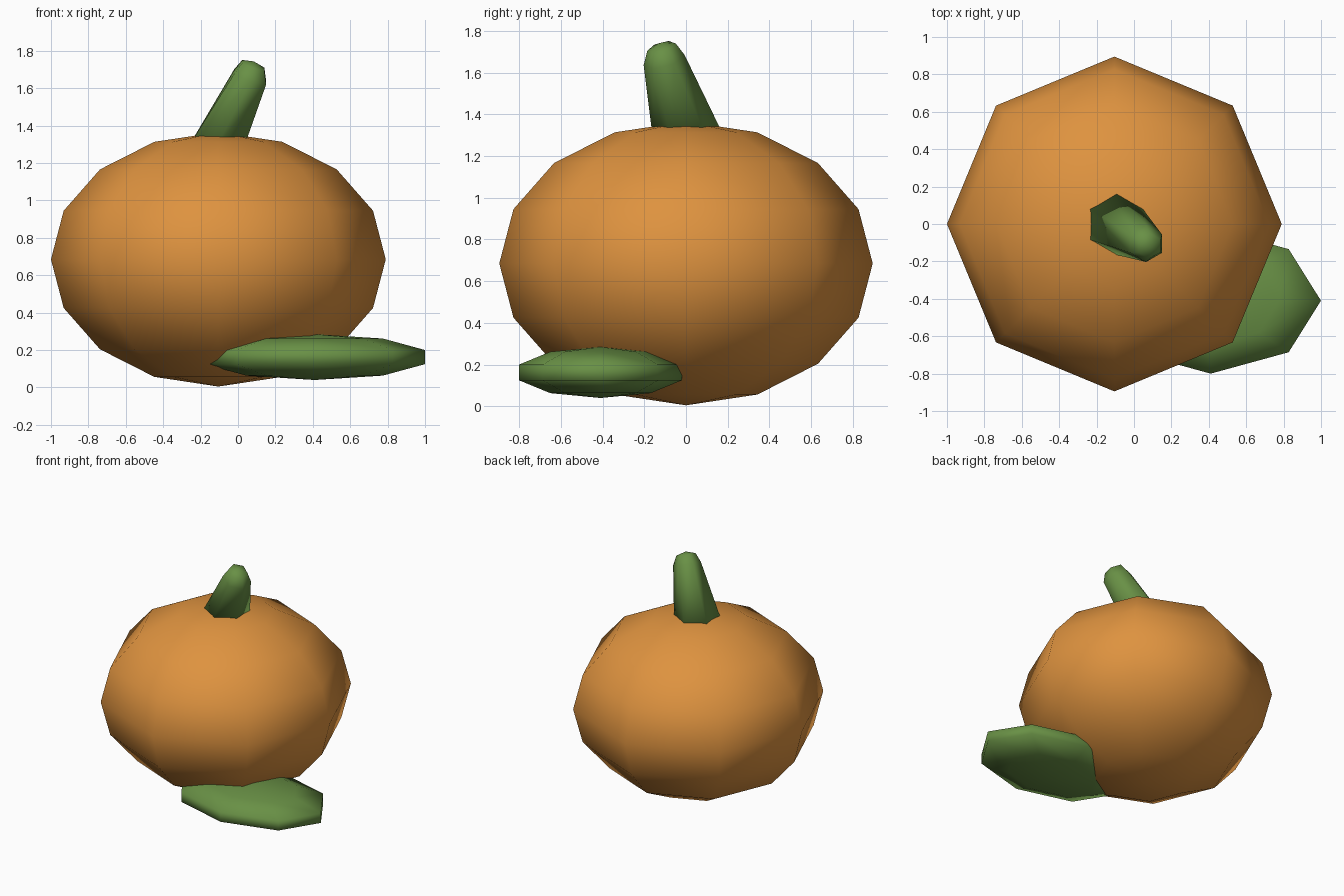
import bpy, bmesh, math
from mathutils import Vector

if "Cube" in bpy.data.objects:
    bpy.data.objects.remove(bpy.data.objects["Cube"])


def material(name, rgb):
    m = bpy.data.materials.new(name)
    m.diffuse_color = (*rgb, 1)
    m.use_nodes = True
    m.node_tree.nodes["Principled BSDF"].inputs["Base Color"].default_value = m.diffuse_color
    return m


orange = material("pumpkin orange", (0.73, 0.29, 0.05))
green = material("stem green", (0.14, 0.28, 0.06))


def finish(bm, name, mat):
    bmesh.ops.recalc_face_normals(bm, faces=bm.faces)
    mesh = bpy.data.meshes.new(name)
    bm.to_mesh(mesh)
    bm.free()
    mesh.materials.append(mat)
    mesh.shade_smooth()
    obj = bpy.data.objects.new(name, mesh)
    bpy.context.collection.objects.link(obj)
    return obj


def ellipsoid(name, center, radii, rings, mat):
    """Eight-sided squashed sphere."""
    bm = bmesh.new()
    bmesh.ops.create_uvsphere(bm, u_segments=8, v_segments=rings, radius=1)
    bmesh.ops.scale(bm, vec=radii, verts=bm.verts)
    bmesh.ops.translate(bm, vec=center, verts=bm.verts)
    return finish(bm, name, mat)


# Pumpkin body and the leaf lying against its base
ellipsoid("pumpkin_body", (-0.105, 0, 0.685), (0.895, 0.895, 0.68), 8, orange)
ellipsoid("leaf", (0.41, -0.41, 0.1625), (0.62, 0.41, 0.1225), 5, green)

# Leaning six-sided stem: (centre, radius, slope of the ring)
rings = [
    ((-0.115, 0.012, 1.29), 0.172, 0.0),
    ((0.065, -0.105, 1.66), 0.098, 1.0),
    ((0.082, -0.117, 1.722), 0.068, 1.0),
]
bm = bmesh.new()
loops = []
for c, r, slope in rings:
    loop = []
    for i in range(6):
        a = math.radians(30 + 60 * i)
        dx, dy = r * math.cos(a), r * math.sin(a)
        dz = slope * (-0.35 * dx + 0.25 * dy)
        loop.append(bm.verts.new(Vector(c) + Vector((dx, dy, dz))))
    loops.append(loop)
for lo, hi in zip(loops, loops[1:]):
    for i in range(6):
        j = (i + 1) % 6
        bm.faces.new((lo[i], lo[j], hi[j], hi[i]))
# Rounded tip and closed base
tip = bm.verts.new((0.085, -0.12, 1.743))
for i in range(6):
    bm.faces.new((loops[-1][i], loops[-1][(i + 1) % 6], tip))
bm.faces.new(loops[0][::-1])
finish(bm, "stem", green)
